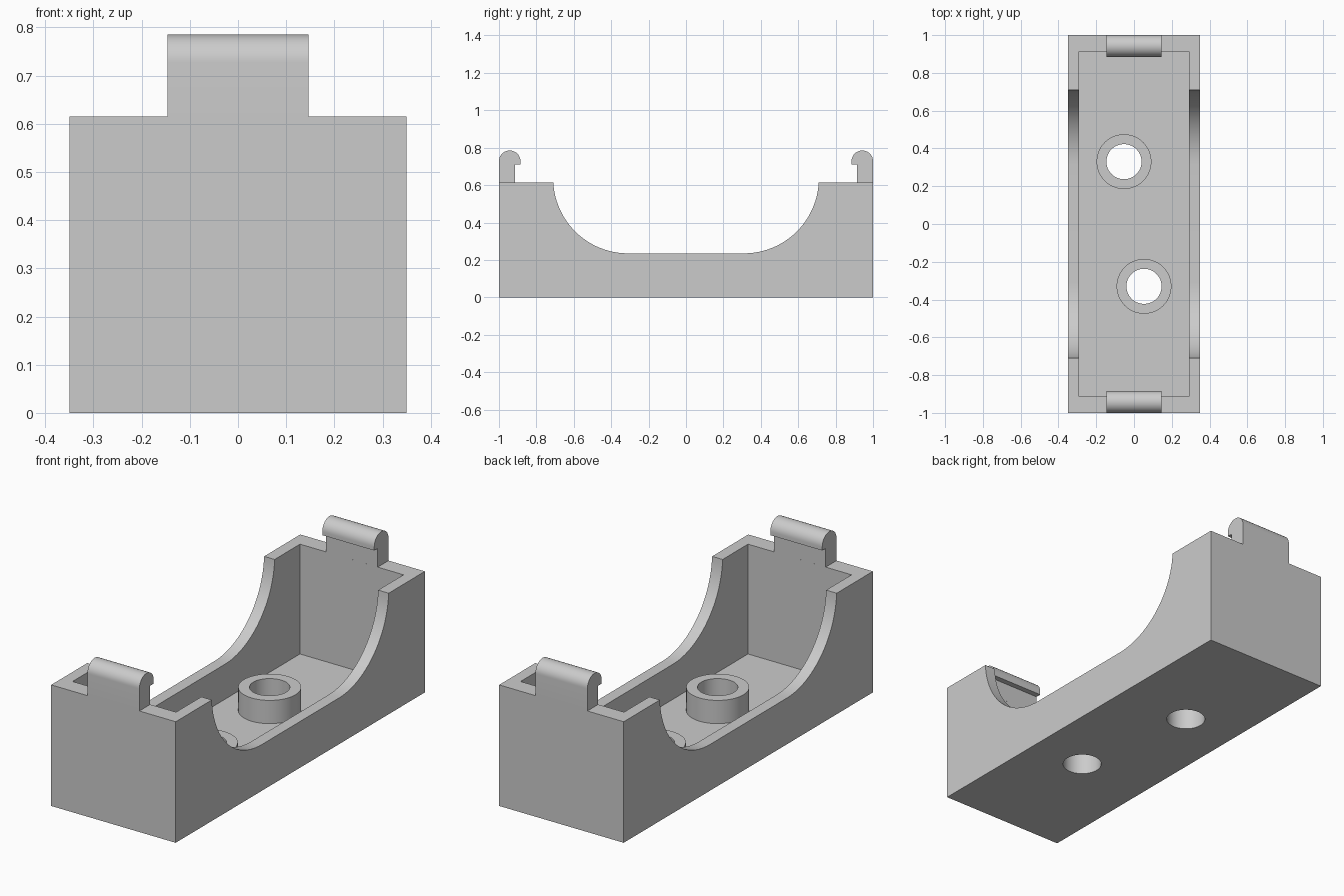
import bpy, bmesh
from math import sin, cos, pi, radians

if "Cube" in bpy.data.objects:
    bpy.data.objects.remove(bpy.data.objects["Cube"], do_unlink=True)

grey = bpy.data.materials.new("plain grey")
grey.use_nodes = True
colour = (0.6, 0.6, 0.6, 1)
grey.diffuse_color = colour
grey.node_tree.nodes["Principled BSDF"].inputs["Base Color"].default_value = colour

HALF_W, RIM, FLOOR = 0.35, 0.615, 0.057
INNER_X, INNER_Y = 0.291, 0.913
BOSS_TOP = 0.175
BOSSES = [(-0.053, 0.33), (0.053, -0.33)]


def finish(name, bm):
    bmesh.ops.recalc_face_normals(bm, faces=bm.faces[:])
    mesh = bpy.data.meshes.new(name)
    bm.to_mesh(mesh)
    bm.free()
    mesh.materials.append(grey)
    obj = bpy.data.objects.new(name, mesh)
    bpy.context.collection.objects.link(obj)
    return obj


def prism(name, profile, half):
    """Extrude a (y, z) outline from x = -half to x = +half."""
    bm = bmesh.new()
    face = bm.faces.new([bm.verts.new((-half, y, z)) for y, z in profile])
    new = bmesh.ops.extrude_face_region(bm, geom=[face])["geom"]
    moved = [v for v in new if isinstance(v, bmesh.types.BMVert)]
    bmesh.ops.translate(bm, verts=moved, vec=(2 * half, 0, 0))
    return finish(name, bm)


def cylinder(name, x, y, z0, z1, radius):
    bm = bmesh.new()
    bmesh.ops.create_cone(bm, cap_ends=True, segments=64, radius1=radius,
                          radius2=radius, depth=z1 - z0)
    bmesh.ops.translate(bm, verts=bm.verts[:], vec=(x, y, (z0 + z1) / 2))
    return finish(name, bm)


def arc(cy, cz, r, start, end, steps):
    angles = [radians(start + (end - start) * i / steps) for i in range(steps + 1)]
    return [(cy + r * cos(a), cz + r * sin(a)) for a in angles]


def cut(obj, cutter):
    mod = obj.modifiers.new("cut", "BOOLEAN")
    mod.operation, mod.solver, mod.object = "DIFFERENCE", "EXACT", cutter
    bpy.context.view_layer.objects.active = obj
    bpy.ops.object.modifier_apply(modifier=mod.name)


def smooth(obj):
    obj.data.shade_smooth()
    obj.data.set_sharp_from_angle(angle=radians(30))


# Tray: side outline with the scooped rim, then hollowed out
scoop = [(y, z) for y, z in arc(0.31, 0.635, 0.4, -90, -2.9, 24)]
outline = [(-1, 0), (1, 0), (1, RIM)] + scoop[::-1]
outline += [(-y, z) for y, z in scoop] + [(-1, RIM)]
tray = prism("tray", outline, HALF_W)
cavity = prism("cavity_cutter", [(-INNER_Y, FLOOR), (INNER_Y, FLOOR),
                                 (INNER_Y, 1), (-INNER_Y, 1)], INNER_X)
cut(tray, cavity)
cutters = [cavity]

# Screw bosses, with holes running on through the floor
for label, (x, y) in zip(("back", "front"), BOSSES):
    boss = cylinder(label + "_boss", x, y, FLOOR, BOSS_TOP, 0.145)
    hole = cylinder(label + "_hole_cutter", x, y, -0.1, 0.3, 0.093)
    cut(boss, hole)
    cut(tray, hole)
    smooth(boss)
    cutters.append(hole)
smooth(tray)

# Snap clips: flat stem with a rounded inward hook
R = 0.0575
hook = [(1, RIM)] + arc(1 - R, 0.785 - R, R, 0, 180, 24)
hook += [(1 - 2 * R, 0.71), (INNER_Y, 0.71), (INNER_Y, RIM)]
for label, side in (("back", 1), ("front", -1)):
    smooth(prism(label + "_clip", [(side * y, z) for y, z in hook], 0.146))

for c in cutters:
    bpy.data.objects.remove(c, do_unlink=True)
